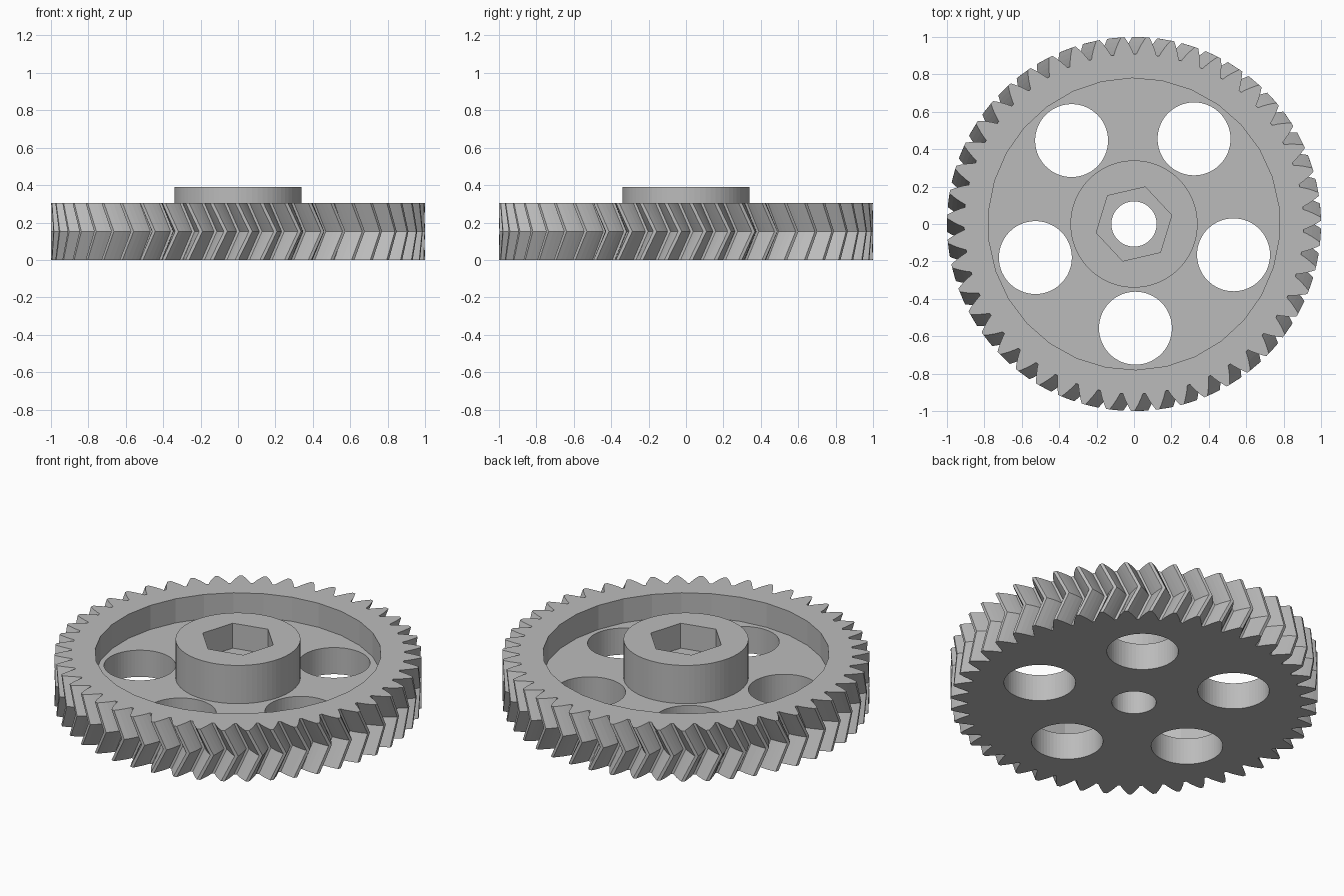
import bpy, bmesh
from math import cos, sin, tan, acos, pi, radians

if "Cube" in bpy.data.objects:
    bpy.data.objects.remove(bpy.data.objects["Cube"], do_unlink=True)

# Main dimensions
TEETH = 47
TIP, ROOT = 1.0, 0.908
PITCH = TIP * TEETH / (TEETH + 2)
BASE = PITCH * cos(radians(28))
PHASE = radians(-17.2)
TWIST = radians(200 / TEETH)
RIM_TOP, WEB_TOP, HUB_TOP = 0.305, 0.16, 0.39

grey = bpy.data.materials.new("light grey")
grey.use_nodes = True
grey.diffuse_color = (0.5, 0.5, 0.5, 1)
grey.node_tree.nodes["Principled BSDF"].inputs["Base Color"].default_value = (0.5, 0.5, 0.5, 1)


def loft(name, sections):
    """Closed solid through a stack of equal outlines, each (z, points)."""
    bm = bmesh.new()
    rings = [[bm.verts.new((x, y, z)) for x, y in pts] for z, pts in sections]
    bm.faces.new(rings[0][::-1])
    bm.faces.new(rings[-1])
    for low, high in zip(rings, rings[1:]):
        for i in range(len(low)):
            j = (i + 1) % len(low)
            bm.faces.new((low[i], low[j], high[j], high[i]))
    mesh = bpy.data.meshes.new(name)
    bm.to_mesh(mesh)
    bm.free()
    mesh.materials.append(grey)
    obj = bpy.data.objects.new(name, mesh)
    bpy.context.collection.objects.link(obj)
    return obj


def polygon(radius, sides, turn=PHASE, cx=0, cy=0):
    steps = [turn + 2 * pi * i / sides for i in range(sides)]
    return [(cx + radius * cos(a), cy + radius * sin(a)) for a in steps]


def prism(name, low, high, outline):
    return loft(name, [(low, outline), (high, outline)])


def involute(angle):
    return tan(angle) - angle


def half_tooth(radius):
    """Half the angular thickness of a tooth at a radius."""
    return pi / 2 / TEETH + involute(acos(BASE / PITCH)) - involute(acos(BASE / radius))


def tooth_outline(turn):
    radii = [ROOT + (TIP - ROOT) * i / 4 for i in range(5)]
    flank = [(r, half_tooth(r)) for r in radii]
    tooth = [(r, -h) for r, h in flank] + flank[::-1]
    points = []
    for i in range(TEETH):
        centre = turn + 2 * pi * i / TEETH
        points += [(r * cos(centre + a), r * sin(centre + a)) for r, a in tooth]
    return points


def combine(target, tool, operation):
    mod = target.modifiers.new(tool.name, "BOOLEAN")
    mod.object = tool
    mod.operation = operation
    mod.solver = "EXACT"
    bpy.context.view_layer.objects.active = target
    bpy.ops.object.modifier_apply(modifier=mod.name)
    bpy.data.objects.remove(tool, do_unlink=True)


# Toothed disc with mirrored helical halves
end, middle = tooth_outline(PHASE - TWIST), tooth_outline(PHASE)
gear = loft("herringbone_gear", [(0, end), (RIM_TOP / 2, middle), (RIM_TOP, end)])

# Recess inside the rim, then the raised hub
combine(gear, prism("recess", WEB_TOP, 1, polygon(0.78, 30)), "DIFFERENCE")
combine(gear, prism("hub", WEB_TOP / 2, HUB_TOP, polygon(0.34, 72)), "UNION")

# Five lightening holes through the web
for i in range(5):
    a = PHASE + 2 * pi * i / 5
    hole = polygon(0.195, 60, PHASE, 0.557 * cos(a), 0.557 * sin(a))
    combine(gear, prism("web_hole", -1, 1, hole), "DIFFERENCE")

# Shaft bore and hexagonal nut pocket
combine(gear, prism("bore", -1, 1, polygon(0.121, 48)), "DIFFERENCE")
combine(gear, prism("nut_pocket", 0.24, 1, polygon(0.207, 6, radians(13))), "DIFFERENCE")
